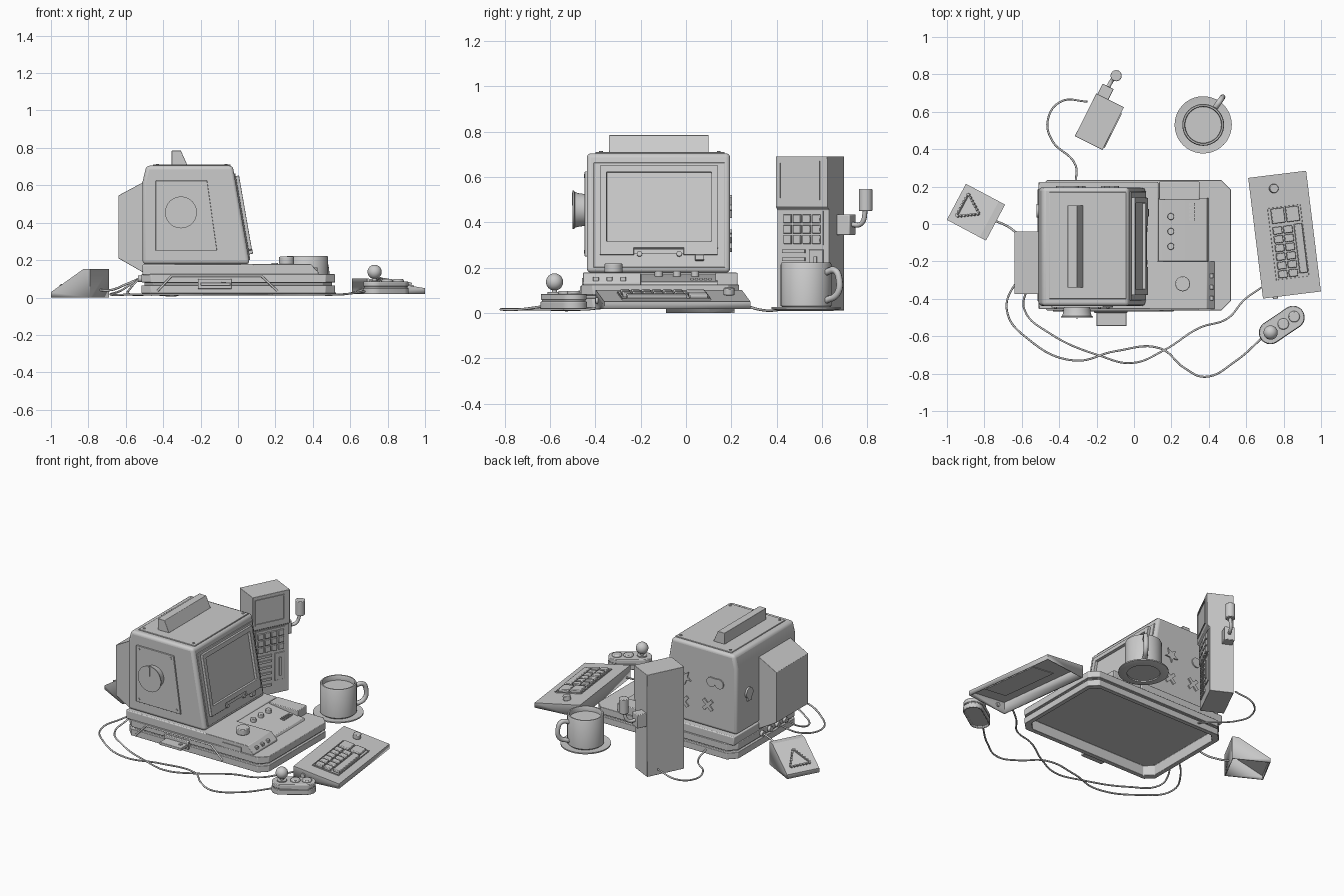
import bpy, bmesh
from math import sin, cos, pi, radians
from mathutils import Matrix, Vector

if "Cube" in bpy.data.objects:
    bpy.data.objects.remove(bpy.data.objects["Cube"])
I = Matrix.Identity(4)

def at(x, y, z=0, deg=0, axis='Z'):
    return Matrix.Translation((x, y, z)) @ Matrix.Rotation(radians(deg), 4, axis)

def link(name, data, M):
    ob = bpy.data.objects.new(name, data)
    bpy.context.collection.objects.link(ob)
    ob.matrix_world = M
    return ob

def finish(name, bm, M=I, bevel=0, seg=2, shell=0):
    bmesh.ops.recalc_face_normals(bm, faces=bm.faces)
    me = bpy.data.meshes.new(name)
    bm.to_mesh(me)
    bm.free()
    for p in me.polygons:
        p.use_smooth = True
    me.set_sharp_from_angle(angle=radians(32))
    ob = link(name, me, M)
    if shell:
        ob.modifiers.new("shell", 'SOLIDIFY').thickness = shell
    if bevel:
        m = ob.modifiers.new("bevel", 'BEVEL')
        m.width, m.segments, m.limit_method = bevel, seg, 'ANGLE'

def prism(name, pts, lo, hi, axis='z', M=I, bevel=0, seg=2, recess=None, shell=0):
    """Extrude an outline; recess = (face normal, margin, depth); shell = open-bottom wall thickness."""
    put = {'z': lambda a, b: (a, b, lo), 'y': lambda a, b: (a, lo, b), 'x': lambda a, b: (lo, a, b)}[axis]
    d = Vector({'z': (0, 0, 1), 'y': (0, 1, 0), 'x': (1, 0, 0)}[axis]) * (hi - lo)
    bm = bmesh.new()
    f = bm.faces.new([bm.verts.new(put(*p)) for p in pts])
    r = bmesh.ops.extrude_face_region(bm, geom=[f], use_keep_orig=True)
    bmesh.ops.translate(bm, vec=d, verts=[v for v in r['geom'] if isinstance(v, bmesh.types.BMVert)])
    bmesh.ops.recalc_face_normals(bm, faces=bm.faces)
    bm.normal_update()
    if recess:
        g = max(bm.faces, key=lambda q: q.normal.dot(Vector(recess[0])))
        bmesh.ops.inset_region(bm, faces=[g], thickness=recess[1])
        bmesh.ops.inset_region(bm, faces=[g], thickness=0.001, depth=-recess[2])
    if shell:
        bmesh.ops.delete(bm, geom=[min(bm.faces, key=lambda q: q.normal.z)], context='FACES_ONLY')
    finish(name, bm, M, bevel, seg, shell)

def box(name, x, y, z, M=I, bevel=0, **k):
    prism(name, [(x[0], y[0]), (x[1], y[0]), (x[1], y[1]), (x[0], y[1])], z[0], z[1], 'z', M, bevel, **k)

def cyl(name, a, b, r, lo, hi, axis='z', M=I, n=24, **k):
    prism(name, [(a + r * cos(2 * pi * i / n), b + r * sin(2 * pi * i / n)) for i in range(n)], lo, hi, axis, M, **k)

def lathe(name, prof, M=I, n=40):
    bm = bmesh.new()
    vs = [bm.verts.new((r, 0, z)) for r, z in prof]
    es = [bm.edges.new(e) for e in zip(vs, vs[1:])]
    bmesh.ops.spin(bm, geom=vs + es, cent=(0, 0, 0), axis=(0, 0, 1), angle=2 * pi, steps=n)
    bmesh.ops.remove_doubles(bm, verts=bm.verts, dist=1e-5)
    finish(name, bm, M)

def tube(name, pts, r, M=I, kind='AUTO'):
    cu = bpy.data.curves.new(name, 'CURVE')
    cu.dimensions, cu.bevel_depth, cu.bevel_resolution, cu.resolution_u, cu.use_fill_caps = '3D', r, 2, 8, True
    s = cu.splines.new('BEZIER')
    s.bezier_points.add(len(pts) - 1)
    for b, p in zip(s.bezier_points, pts):
        b.co, b.handle_left_type, b.handle_right_type = p, kind, kind
    link(name, cu, M)

def loft(name, loops):
    bm = bmesh.new()
    rings = [[bm.verts.new(p) for p in lp] for lp in loops]
    for a, b in zip(rings, rings[1:]):
        for i in range(len(a)):
            bm.faces.new((a[i - 1], a[i], b[i], b[i - 1]))
    bm.faces.new(rings[0])
    bm.faces.new(rings[-1])
    finish(name, bm, bevel=.003)

def chamfered(e, z, c=.05):
    x0, x1, y0, y1 = -.515 + e, .518 - e, -.462 + e, .235 - e
    return [(x0 + c, y0, z), (x1 - c, y0, z), (x1, y0 + c, z), (x1, y1 - c, z), (x1 - c, y1, z), (x0 + c, y1, z), (x0, y1 - c, z), (x0, y0 + c, z)]

# --- computer base: one stepped shell, hollow underneath
loft("computer_base", [chamfered(*q) for q in ((.03, .09), (.03, .022), (0, .022), (0, .065), (.016, .065), (.016, .08), (0, .08), (0, .125))])
box("monitor_platform", (-.51, .13), (-.455, .225), (.12, .178), bevel=.006)
prism("control_block", [(.08, .12), (.43, .12), (.43, .135), (.39, .178), (.08, .178)], -.455, -.2, 'y', bevel=.003)
prism("sloped_panel", [(.1, .12), (.40, .12), (.39, .138), (.13, .172), (.1, .172)], -.2, .14, 'y', bevel=.002)
box("rear_block", (.135, .35), (.13, .227), (.12, .178), bevel=.004)
cyl("volume_knob", .26, -.32, .04, .178, .218, bevel=.004)
for i in range(3):
    cyl("deck_knob", .197, .04 - .08 * i, .018, .155, .185, bevel=.003)
    box("block_button", (.405, .425), (-.41 + .06 * i, -.385 + .06 * i), (.14, .16), bevel=.003)
for k in range(10):
    i, j = k % 2, k // 2
    box("vent_dot", (.295 + .018 * i, .307 + .018 * i), (.02 + .02 * j, .032 + .02 * j), (.13, .155))
box("side_label", (.2, .345), (-.46, -.45), (.112, .155))
tube("side_rail", [(-.43, -.462, .035), (-.355, -.462, .115), (.125, -.462, .115), (.21, -.462, .035)], .006, kind='VECTOR')
box("cartridge_slot", (-.215, -.035), (-.475, -.44), (.045, .1), bevel=.004)
box("cartridge", (-.2, -.04), (-.545, -.45), (.062, .08), bevel=.003)
cyl("cartridge_hole", -.075, -.5, .012, .08, .084)
for y in (-.3, -.22, -.14, -.06):
    cyl("rear_port", y, .1, .018, -.535, -.5, 'x')
# --- monitor housing
prism("monitor_body", [(-.51, .178), (.062, .178), (.06, .2), (-.028, .705), (-.49, .705), (-.51, .62)], -.438, .195, 'y', bevel=.03, seg=4)
prism("tube_housing", [(-.64, .21), (-.5, .13), (-.5, .62), (-.64, .545)], -.375, -.04, 'y', bevel=.002)
box("top_plate", (-.455, -.04), (-.4, .17), (.70, .711), bevel=.003)
for x, y in ((-.43, -.375), (-.065, -.375), (-.43, .145), (-.065, .145)):
    cyl("plate_screw", x, y, .008, .71, .715, n=12)
prism("top_sign", [(-.355, .71), (-.272, .71), (-.305, .785), (-.355, .785)], -.34, .1, 'y', bevel=.002)
prism("side_panel", [(-.44, .25), (-.112, .25), (-.165, .625), (-.44, .625)], -.447, -.435, 'y', bevel=.002)
for x, z in ((-.42, .27), (-.14, .27), (-.42, .605), (-.185, .605)):
    cyl("panel_screw", x, z, .008, -.451, -.445, 'y', n=12)
K = at(-.305, -.445, .455, 90, 'X')
lathe("side_dial", [(0, 0), (.07, 0), (.074, .03), (.079, .046), (.085, .049), (.085, .055), (0, .055)], K)
box("dial_pointer", (-.005, .005), (.02, .078), (.053, .059), K)
# --- screen bezel on the tilted face (local x = width, y = up the slope)
v = Vector((-.088, 0, .505)).normalized()
F = Matrix.Translation((.06, -.12, .2)) @ Matrix((Vector((0, 1, 0)), v, Vector((0, 1, 0)).cross(v))).transposed().to_4x4()
box("bezel_back", (-.288, .293), (.0, .47), (-.01, .006), F, .003)
box("screen_bezel", (-.26, .262), (.085, .455), (-.005, .024), F, .002, recess=((0, 0, 1), .042, .022))
for s in (-1, 1):
    box("bezel_lower", *[sorted(q) for q in ((s * .11, s * .26), (.055, .09))], (-.005, .024), F, .002)
box("bezel_strip", (-.11, .11), (.062, .082), (0, .014), F)
for x in (-.085, .09):
    cyl("bezel_button", x, .06, .012, 0, .022, M=F, n=16)
box("power_switch", (.16, .2), (.03, .055), (0, .026), F, .003)
# --- raised stickers on the far side and the back
Y0, Y1 = .19, .203
for x in (-.385, -.325):
    cyl("gamepad_grip", x, .49, .032, Y0, Y1, 'y')
prism("gamepad_body", [(-.385, .485), (-.325, .485), (-.325, .52), (-.385, .52)], Y0, Y1, 'y')
star = [((.022, .05)[i % 2], i * pi / 5) for i in range(10)]
prism("star_sticker", [(-.13 + r * sin(a), .47 + r * cos(a)) for r, a in star], Y0, Y1, 'y')
for a in (45, -45):
    for n, x, z in (("cross_sticker", -.3, .33), ("crossed_bones", -.12, .31)):
        box(n, (-.045, .045), (-.011, .011), (-.013, 0), at(x, .203, z, -90, 'X') @ at(0, 0, 0, a))
cyl("skull_sticker", .07, .42, .036, -.522, -.505, 'x')
box("skull_jaw", (-.522, -.505), (.05, .09), (.37, .4))
# --- tall keypad terminal
T = at(-.185, .547, 0, -26.6)
prism("terminal_body", [(-.083, .012), (.066, .012), (.066, .455), (.083, .47), (.083, .692), (-.083, .692)], -.128, .128, 'y', T, .002)
prism("terminal_screen", [(-.112, .5), (.092, .5), (.092, .67), (-.112, .67)], .07, .088, 'x', T, recess=((1, 0, 0), .012, .012))
prism("keypad_plate", [(-.1, .3), (.1, .3), (.1, .45), (-.1, .45)], .06, .071, 'x', T)
for k in range(12):
    i, j = k % 4, k // 4
    box("keypad_key", (.07, .083), (-.09 + .047 * i, -.052 + .047 * i), (.305 + .046 * j, .343 + .046 * j), T, .003)
for z in (.07, .11, .15, .19, .23, .265):
    box("speaker_slat", (.06, .074), (-.1, .01), (z, z + .015), T)
box("coin_plate", (.06, .072), (.03, .1), (.1, .28), T, .002)
box("coin_slot", (.07, .08), (.058, .072), (.13, .25), T)
box("lever_mount", (-.075, -.01), (.125, .19), (.345, .435), T, .004)
tube("lever_rod", [(-.042, .18, .39), (-.038, .235, .395), (-.03, .26, .46)], .011, T)
cyl("lever_grip", -.03, .26, .03, .45, .548, M=T, bevel=.004)
# --- mug on saucer
C = at(.37, .53, 0, 55)
lathe("saucer", [(0, .018), (.1, .018), (.1, .01), (.12, .01), (.153, .018), (.153, .026), (.12, .022), (0, .022)], C)
lathe("mug", [(0, .022), (.1, .022), (.112, .032), (.112, .215), (.108, .222), (.1, .222), (.097, .215), (.097, .19), (0, .19)], C)
tube("mug_handle", [(.105, 0, .18), (.155, 0, .188), (.178, 0, .15), (.168, 0, .085), (.105, 0, .055)], .015, C)
# --- wedge keyboard, an open shell underneath
B = at(.805, -.057, 0, 7)
prism("keyboard_case", [(-.156, .018), (.156, .018), (.156, .05), (-.156, .102)], -.325, .325, 'y', B, shell=.01)
S = B @ at(0, 0, .076, 9.5, 'Y')
box("key_well", (-.075, .108), (-.24, .155), (-.01, .007), S, recess=((0, 0, 1), .006, .005))
for i in range(2):
    box("wide_key", (-.06 + .08 * i, .01 + .08 * i), (.065, .145), (0, .02), S, .004)
    for j in range(6):
        box("key", (-.061 + .057 * i, -.013 + .057 * i), (-.228 + .047 * j, -.189 + .047 * j), (0, .02), S, .004)
box("space_key", (.055, .098), (-.215, .05), (0, .02), S, .004)
cyl("keyboard_knob", -.03, .252, .024, 0, .03, M=S, bevel=.003)
cyl("keyboard_jack", -.09, .055, .014, -.335, -.31, 'y', B)
# --- joystick pad
J = at(.79, -.54, 0, 34)
pill = lambda r: [((.073 if cos(a) > 0 else -.073) + r * cos(a), r * sin(a)) for a in [(i + .5) * pi / 16 for i in range(32)]]
prism("joystick_bottom", pill(.062), .018, .05, M=J, bevel=.003, recess=((0, 0, -1), .01, .01))
prism("joystick_groove", pill(.055), .045, .062, M=J)
prism("joystick_top", pill(.06), .058, .085, M=J, bevel=.004)
cyl("stick_shaft", -.072, 0, .012, .08, .12, M=J, n=16)
cyl("stick_collar", -.072, 0, .03, .08, .092, M=J)
lathe("stick_ball", [(.038 * sin(pi * i / 16), -.038 * cos(pi * i / 16)) for i in range(17)], J @ at(-.072, 0, .137), 24)
for x in (.01, .08):
    cyl("fire_button", x, 0, .03, .08, .098, M=J, bevel=.006)
# --- warning wedge with studded triangle, an open shell underneath
P = at(-.845, .063, 0, -28)
prism("wedge_box", [(-.1185, 0), (.1185, 0), (.1185, .153), (.08, .153), (-.1185, .028)], -.109, .109, 'y', P, shell=.008)
W = P @ at(-.02, 0, .0905, -32, 'Y')
tri = [(-.03 + .082 * cos(2 * pi * i / 3), .082 * sin(2 * pi * i / 3)) for i in range(3)]
prism("triangle_sign", tri, -.002, .012, M=W, recess=((0, 0, 1), .012, .01))
for (ax, ay), (bx, by) in zip(tri, tri[1:] + tri[:1]):
    for t in [(k + .5) / 7 for k in range(7)]:
        cyl("triangle_stud", ax + (bx - ax) * t, ay + (by - ay) * t, .006, 0, .014, M=W, n=8)
# --- cables
tube("keyboard_cable", [(-.53, -.3, .1), (-.575, -.36, .05), (-.585, -.46, .02), (-.45, -.585, .016), (-.18, -.705, .016), (-.01, -.743, .016),
                        (.16, -.675, .016), (.35, -.555, .016), (.5, -.505, .016), (.59, -.405, .02), (.68, -.34, .045)], .0055)
tube("joystick_cable", [(-.53, -.22, .1), (-.62, -.3, .04), (-.68, -.46, .016), (-.56, -.62, .016), (-.32, -.73, .016), (-.1, -.68, .016),
                        (.14, -.665, .016), (.27, -.77, .016), (.38, -.817, .016), (.54, -.735, .016), (.7, -.595, .035)], .0055)
tube("terminal_cable", [(-.31, .225, .05), (-.315, .32, .016), (-.44, .45, .016), (-.46, .56, .016), (-.39, .655, .03), (-.25, .655, .06)], .0055)
tube("wedge_cable", [(-.53, -.06, .1), (-.6, -.06, .07), (-.68, -.01, .04), (-.75, .02, .04)], .006)
